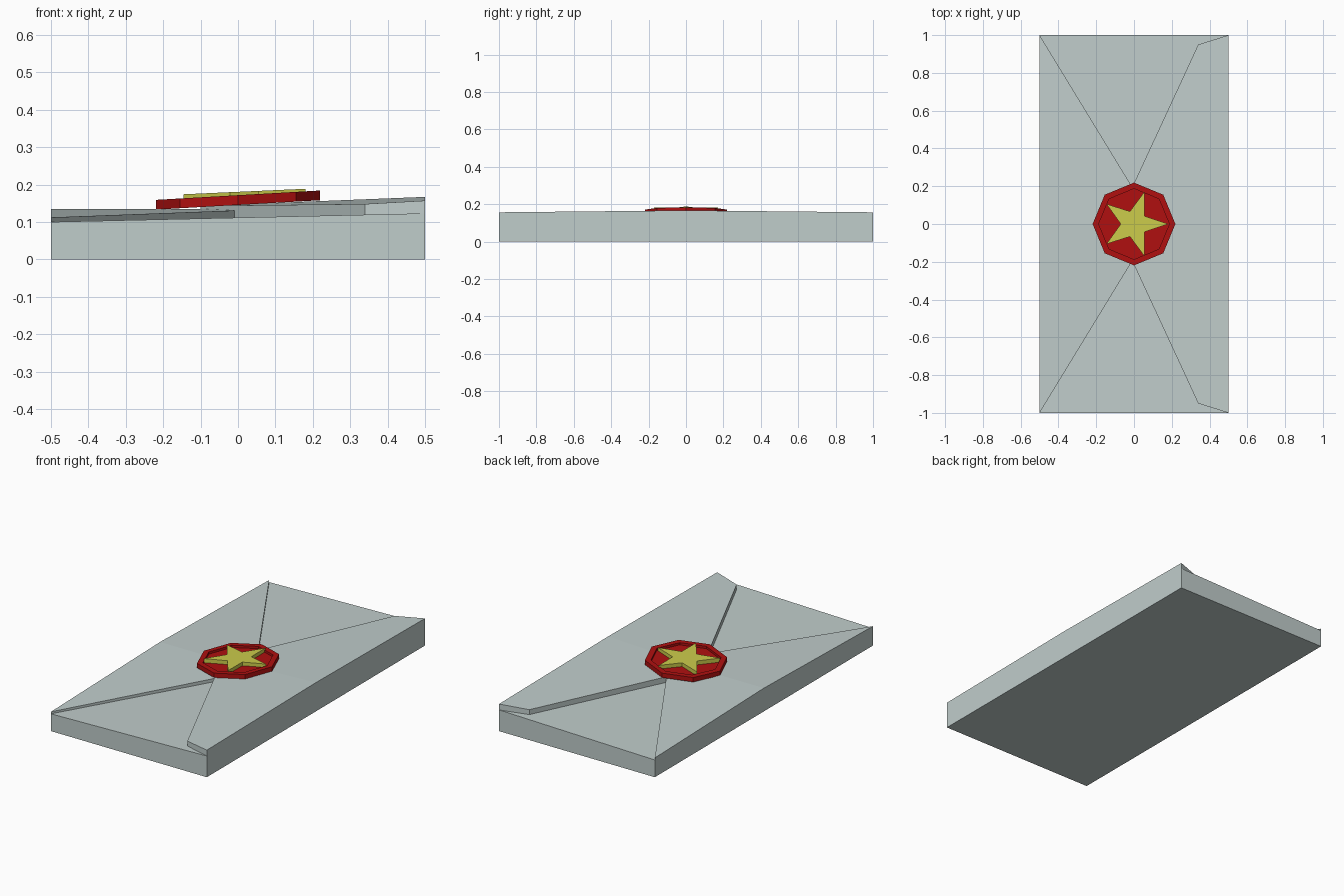
import bpy, bmesh, math

if "Cube" in bpy.data.objects:
    bpy.data.objects.remove(bpy.data.objects["Cube"])


def material(name, rgb):
    m = bpy.data.materials.new(name)
    m.diffuse_color = (*rgb, 1)
    m.use_nodes = True
    m.node_tree.nodes["Principled BSDF"].inputs["Base Color"].default_value = m.diffuse_color
    return m


PAPER = material("pale grey paper", (0.53, 0.61, 0.60))
RED = material("red wax", (0.43, 0.005, 0.005))
GOLD = material("yellow star", (0.60, 0.60, 0.07))


def make(name, verts, faces, mat):
    me = bpy.data.meshes.new(name)
    me.from_pydata(verts, [], faces)
    bm = bmesh.new()
    bm.from_mesh(me)
    bmesh.ops.recalc_face_normals(bm, faces=bm.faces[:])
    bm.to_mesh(me)
    bm.free()
    me.materials.append(mat)
    ob = bpy.data.objects.new(name, me)
    bpy.context.collection.objects.link(ob)
    return ob


def body_top(x):
    return 0.1115 + 0.023 * x


def seal_height(x, offset):
    return 0.1455 + 0.057 * x + offset


def prism(name, outline, bottom, top, mat):
    """Solid between two height functions over a flat outline."""
    n = len(outline)
    verts = [(x, y, bottom(x)) for x, y in outline] + [(x, y, top(x)) for x, y in outline]
    faces = [tuple(range(n)), tuple(range(n, 2 * n))]
    faces += [(i, (i + 1) % n, n + (i + 1) % n, n + i) for i in range(n)]
    return make(name, verts, faces, mat)


def flap(name, half):
    """Folded flap: half outline (first and last on the ridge y=0), mirrored."""
    n = len(half)
    verts = [(x, y, body_top(x)) for x, y, z in half] + list(half)
    faces = [tuple(range(n)), tuple(range(n, 2 * n))]
    faces += [(i, i + 1, n + i + 1, n + i) for i in range(n - 1)]
    ob = make(name, verts, faces, PAPER)
    # the open side lies on the mirror plane; make sure the top points up
    bm = bmesh.new()
    bm.from_mesh(ob.data)
    if max(bm.faces, key=lambda f: f.calc_center_median().z if abs(f.normal.z) > 0.5 else -1).normal.z < 0:
        bmesh.ops.reverse_faces(bm, faces=bm.faces[:])
    bm.to_mesh(ob.data)
    bm.free()
    mod = ob.modifiers.new("mirror", 'MIRROR')
    mod.use_axis = (False, True, False)
    return ob


# envelope body with slightly sloping top
prism("envelope_body", [(-0.5, -1), (0.5, -1), (0.5, 1), (-0.5, 1)],
      lambda x: 0.0, body_top, PAPER)

# side flaps, the right one lying over the left one
flap("left_flap", [(-0.5, 0, 0.135), (-0.5, 1, 0.112), (0.11, 0, 0.135)])
flap("right_flap", [(0.5, 0, 0.167), (0.5, 1, 0.157), (0.34, 0.95, 0.148), (-0.10, 0, 0.143)])


# octagonal wax seal with a recessed face
def ring(r, offset):
    pts = [(r * math.cos(k * math.pi / 4), r * math.sin(k * math.pi / 4)) for k in range(8)]
    return [(x, y, seal_height(x, offset)) for x, y in pts]


levels = [(0.219, 0.0), (0.219, 0.026), (0.187, 0.026), (0.187, 0.013)]
verts = [v for r, o in levels for v in ring(r, o)]
faces = [tuple(range(8)), tuple(range(24, 32))]
for a in range(3):
    faces += [(a * 8 + i, a * 8 + (i + 1) % 8, a * 8 + 8 + (i + 1) % 8, a * 8 + 8 + i) for i in range(8)]
make("wax_seal", verts, faces, RED)

# raised five-pointed star
star = []
for k in range(10):
    r = 0.18 if k % 2 == 0 else 0.07
    star.append((r * math.cos(k * math.pi / 5), r * math.sin(k * math.pi / 5)))
prism("seal_star", star, lambda x: seal_height(x, 0.012),
      lambda x: 0.1805 + 0.045 * x, GOLD)
